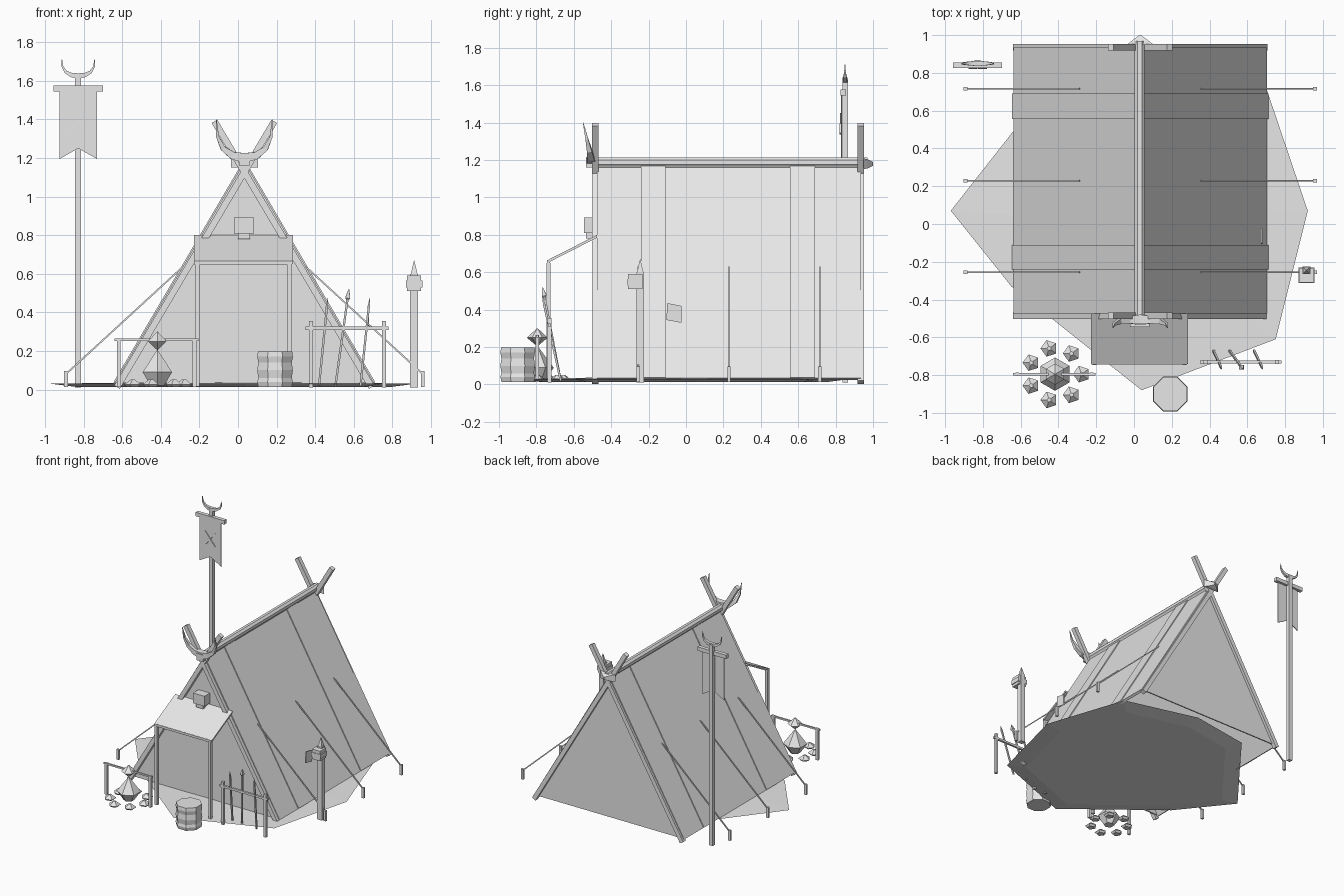
import bpy, math
from mathutils import Vector

cube = bpy.data.objects.get("Cube")
if cube:
    bpy.data.objects.remove(cube)

GREY = (0.8, 0.8, 0.8, 1)
mat = bpy.data.materials.new("plain_grey")
mat.use_nodes = True
mat.diffuse_color = GREY
mat.node_tree.nodes["Principled BSDF"].inputs["Base Color"].default_value = GREY


def make(name, verts, faces):
    me = bpy.data.meshes.new(name)
    me.from_pydata([tuple(v) for v in verts], [], faces)
    me.materials.append(mat)
    ob = bpy.data.objects.new(name, me)
    bpy.context.scene.collection.objects.link(ob)
    # consistent outward normals
    import bmesh
    bm = bmesh.new()
    bm.from_mesh(me)
    bmesh.ops.recalc_face_normals(bm, faces=bm.faces)
    bm.to_mesh(me)
    bm.free()
    return ob


def loft(name, rings):
    """Skin equal-sized rings of points and cap both ends."""
    n = len(rings[0])
    faces = [tuple(range(n)), tuple(range((len(rings) - 1) * n, len(rings) * n))]
    for r in range(len(rings) - 1):
        for i in range(n):
            j = (i + 1) % n
            faces.append((r * n + i, r * n + j, (r + 1) * n + j, (r + 1) * n + i))
    return make(name, [v for ring in rings for v in ring], faces)


def tube(name, pts, radii, sides=4):
    """Rod along a path, with a radius at each point."""
    pts = [Vector(p) for p in pts]
    if not isinstance(radii, (list, tuple)):
        radii = [radii] * len(pts)
    rings = []
    for i, p in enumerate(pts):
        d = (pts[min(i + 1, len(pts) - 1)] - pts[max(i - 1, 0)]).normalized()
        ref = Vector((0, 0, 1)) if abs(d.y) > 0.9 else Vector((0, 1, 0))
        u = d.cross(ref).normalized()
        w = d.cross(u)
        angs = [math.tau * (k + 0.5) / sides for k in range(sides)]
        rings.append([p + radii[i] * (math.cos(a) * u + math.sin(a) * w) for a in angs])
    return loft(name, rings)


def prism(name, outline, lo, hi, axis="y"):
    """Extrude an (x,z) outline along y, or a (y,z) outline along x."""
    place = (lambda a, b, t: (a, t, b)) if axis == "y" else (lambda a, b, t: (t, a, b))
    return loft(name, [[place(a, b, t) for a, b in outline] for t in (lo, hi)])


def box(name, x, y, z):
    return prism(name, [(x[0], z[0]), (x[1], z[0]), (x[1], z[1]), (x[0], z[1])], *y)


def lathe(name, x, y, profile, sides):
    """Faceted round part from (radius, z) pairs."""
    return loft(name, [[(x + r * math.cos(math.tau * (k + 0.5) / sides),
                         y + r * math.sin(math.tau * (k + 0.5) / sides), z)
                        for k in range(sides)] for r, z in profile])


def horns(name, x, y, z, half, rise, thick, lean):
    """Crescent of two tapering horns."""
    pts, radii = [], []
    for i in range(-4, 5):
        t = i / 4
        pts.append((x + half * math.sin(t * 1.75) / math.sin(1.75) * (1 if abs(t) < 1 else 1.02),
                    y - lean * t * t, z + rise * t * t))
        radii.append(thick * (1 - abs(t)) + 0.002)
    return tube(name, pts, radii)


# Ground patch: low irregular mound
outer = [(-.97, .07), (-.64, .49), (-.4, .8), (.1, .88), (.7, .72),
         (.92, .07), (.75, -.61), (.04, -.88), (-.65, -.33)]
loft("ground_patch", [[(x * s, y * s, z) for x, y in outer]
                      for s, z in ((.85, .012), (1, .03), (.02, .045))])

# Tent canvas
CX, TOP, FOOT, HALF = .033, 1.18, .035, .672
NX, NZ = .863, .505


def slope_strip(side, out, inn):
    """Cross-section of a roof sheet between two offsets from the slope."""
    def at(h, z, o):
        return (CX + side * (h + o * NX), z + o * NZ)
    return [at(0, TOP, out), at(HALF, FOOT, out), at(HALF, FOOT, inn), at(0, TOP, inn)]


for side, label in ((1, "left"), (-1, "right")):
    prism(label + "_roof_canvas", slope_strip(side, 0, -.02), -.475, .935)
    for k, (a, b) in enumerate(((-.24, -.11), (.555, .69))):
        prism(f"{label}_roof_band_{k}", slope_strip(side, .007, 0), a, b)
    # Guy ropes and pegs
    foot = CX + side * .925
    for k, y in enumerate((-.255, .23, .715)):
        tube(f"{label}_guy_rope_{k}", [(foot, y, .08), (CX + side * .32, y, .635)], .006)
        box(f"{label}_peg_{k}", (foot - .01, foot + .01), (y - .009, y + .009), (.012, .095))

wall = [(CX - HALF + .02, FOOT), (CX + HALF - .02, FOOT), (CX, TOP - .035)]
prism("front_wall", wall, -.47, -.46)
prism("back_wall", wall, .92, .93)

# Crossed end poles and ridge pole
for y, label in ((-.485, "front"), (.935, "back")):
    for side in (-1, 1):
        tube(f"{label}_pole_{side + 1}",
             [(CX + side * .66, y, .012), (CX - side * .155, y, 1.39)], .024)
tube("ridge_pole", [(.03, -.52, 1.188), (.03, .97, 1.188)], .029, 8)

# Ridge ornaments
horns("ridge_horns", .033, -.505, 1.2, .142, .2, .034, .045)
box("ridge_horn_base", (.005, .06), (-.535, -.49), (1.16, 1.215))
loft("back_ridge_cap", [[(.033 + a * w, y, 1.18 + b * h) for a, b in ((-1, -1), (1, -1), (1, 1), (-1, 1))]
                        for y, w, h in ((.95, .07, .028), (.97, .045, .025), (1.0, .004, .01))])

# Porch
prism("porch_roof", [(-.475, .80), (-.74, .665), (-.74, .65), (-.475, .785)], -.228, .285, "x")
tube("porch_beam", [(-.225, -.735, .655), (.28, -.735, .655)], .013)
for k, x in enumerate((-.21, .268)):
    box(f"porch_post_{k}", (x - .011, x + .011), (-.746, -.724), (.015, .65))
box("gable_ornament", (-.02, .082), (-.545, -.475), (.81, .892))
box("gable_ornament_jaw", (0, .062), (-.535, -.475), (.78, .812))

# Banner
box("banner_pole", (-.845, -.813), (.837, .867), (.01, 1.63))
box("banner_crossbar", (-.957, -.70), (.825, .855), (1.545, 1.576))
prism("banner_cloth", [(-.925, 1.56), (-.73, 1.56), (-.73, 1.195), (-.828, 1.25), (-.925, 1.195)],
      .828, .835)
for s in (-1, 1):
    tube(f"banner_emblem_{s + 1}", [(-.828 - s * .045, .826, 1.34), (-.828 + s * .045, .826, 1.45)],
         [.008, .003])
horns("banner_horns", -.828, .85, 1.625, .083, .085, .018, 0)

# Lantern post
lx, ly = .913, -.245
box("lantern_post", (lx - .021, lx + .021), (ly - .02, ly + .02), (.01, .6))
box("lantern_body", (lx - .036, lx + .036), (ly - .065, ly + .012), (.51, .59))
box("lantern_rim", (lx - .043, lx + .043), (ly - .068, ly + .015), (.53, .565))
lathe("lantern_spike", lx, ly, [(.026, .595), (.001, .67)], 4)
prism("hanging_plate", [(-.105, .345), (-.025, .33), (-.025, .42), (-.1, .435)], .672, .68, "x")

# Spear rack
tube("rack_rail", [(.35, -.73, .318), (.78, -.73, .318)], .012)
for k, x in enumerate((.378, .757)):
    box(f"rack_post_{k}", (x - .011, x + .011), (-.741, -.719), (.01, .355))
for k, (x0, x1, z) in enumerate(((.42, .46, .42), (.505, .568, .47), (.635, .677, .42))):
    tip = Vector((x1, -.757, z))
    d = (tip - Vector((x0, -.67, .02))).normalized()
    tube(f"spear_{k}", [(x0, -.67, .02), tip], .008)
    wide = .018 if k == 1 else .009
    tube(f"spear_head_{k}", [tip - d * .01, tip + d * .006, tip + d * .055], [.006, wide, .001])

# Campfire with spit
fx, fy = -.418, -.795
for k, x in enumerate((fx - .2, fx + .193)):
    box(f"spit_post_{k}", (x - .01, x + .01), (fy - .01, fy + .01), (.012, .265))
tube("spit_bar", [(fx - .222, fy, .258), (fx + .213, fy, .258)], .009)
lathe("fire_cone", fx, fy, [(.04, .02), (.088, .09), (.002, .205)], 6)
lathe("roasting_food", fx, fy, [(.002, .205), (.056, .25), (.002, .3)], 6)
for k in range(7):
    a = math.tau * k / 7
    lathe(f"fire_stone_{k}", fx + .14 * math.cos(a), fy + .14 * math.sin(a),
          [(.03, .012), (.046, .026), (.012, .052)], 5)

# Barrel with hoops
lathe("barrel", .192, -.9, [(.094, .014), (.1, .04), (.094, .06), (.1, .1),
                            (.094, .14), (.1, .17), (.096, .197)], 8)
